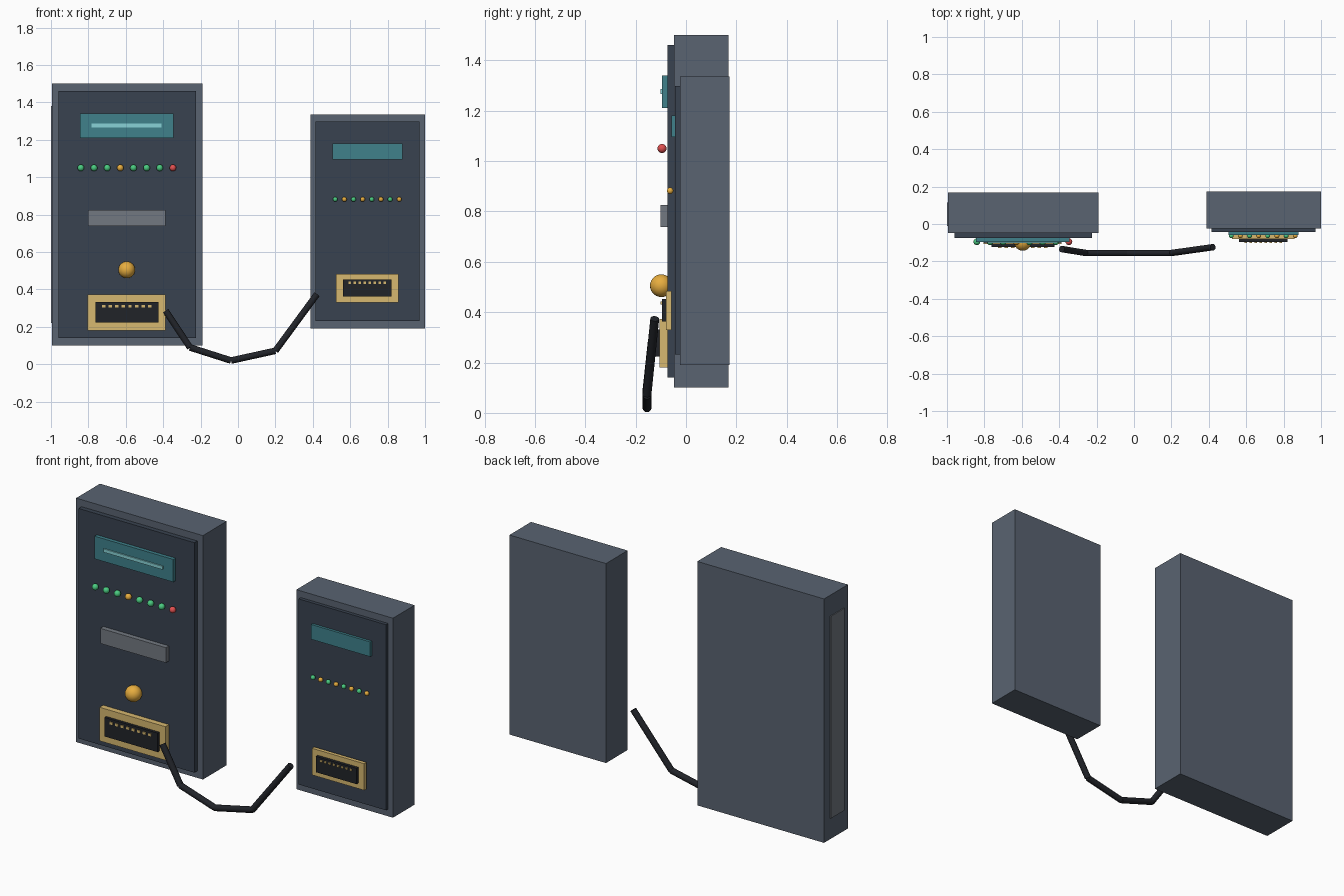
import bpy
from mathutils import Vector

if "Cube" in bpy.data.objects:
    bpy.data.objects.remove(bpy.data.objects["Cube"])


def mat(name, r, g, b):
    m = bpy.data.materials.new(name)
    m.diffuse_color = (r, g, b, 1)
    m.use_nodes = True
    m.node_tree.nodes["Principled BSDF"].inputs["Base Color"].default_value = m.diffuse_color
    return m


CASE = mat("case_slate", 0.10, 0.125, 0.165)
PANEL = mat("panel_navy", 0.04, 0.055, 0.08)
SCREEN = mat("screen_teal", 0.05, 0.22, 0.26)
GLOW = mat("glow_cyan", 0.25, 0.65, 0.68)
GREY = mat("vent_grey", 0.17, 0.19, 0.22)
GOLD = mat("brass", 0.68, 0.48, 0.16)
BLACK = mat("rubber_black", 0.015, 0.017, 0.022)
GREEN = mat("led_green", 0.07, 0.6, 0.22)
AMBER = mat("led_amber", 0.8, 0.42, 0.05)
RED = mat("led_red", 0.75, 0.08, 0.08)


def box(name, x, y, z, m):
    """Box from (min, max) ranges."""
    bpy.ops.mesh.primitive_cube_add(size=1, location=[sum(r) / 2 for r in (x, y, z)])
    o = bpy.context.object
    o.name = name
    o.scale = [r[1] - r[0] for r in (x, y, z)]
    bpy.ops.object.transform_apply(location=False, rotation=False, scale=True)
    o.data.materials.append(m)
    return o


def ball(name, loc, r, m, seg=16):
    bpy.ops.mesh.primitive_uv_sphere_add(segments=seg, ring_count=seg // 2 + 2, radius=r, location=loc)
    o = bpy.context.object
    o.name = name
    o.data.materials.append(m)
    bpy.ops.object.shade_smooth()


def rod(name, a, b, r, m):
    a, b = Vector(a), Vector(b)
    bpy.ops.mesh.primitive_cylinder_add(vertices=14, radius=r, depth=(b - a).length, location=(a + b) / 2)
    o = bpy.context.object
    o.name = name
    o.rotation_euler = (b - a).to_track_quat('Z', 'Y').to_euler()
    o.data.materials.append(m)
    bpy.ops.object.shade_smooth_by_angle()


def spread(a, b, n=8):
    return [a + (b - a) * i / (n - 1) for i in range(n)]


# Large cabinet
box("large_case", (-0.995, -0.19), (-0.047, 0.169), (0.10, 1.50), CASE)
box("large_front_panel", (-0.96, -0.225), (-0.074, -0.045), (0.14, 1.46), PANEL)
box("large_side_vent", (-1.0, -0.985), (-0.01, 0.115), (0.22, 1.38), GREY)
box("large_screen", (-0.845, -0.345), (-0.095, -0.07), (1.21, 1.34), SCREEN)
box("large_screen_line", (-0.783, -0.408), (-0.102, -0.09), (1.267, 1.286), GLOW)
box("large_slot", (-0.803, -0.387), (-0.102, -0.07), (0.738, 0.825), GREY)
ball("large_knob", (-0.595, -0.098, 0.505), 0.045, AMBER, 24)
for x, m in zip(spread(-0.84, -0.348), [GREEN] * 3 + [AMBER] + [GREEN] * 3 + [RED]):
    ball("large_led", (x, -0.095, 1.05), 0.018, m)

# Small cabinet
box("small_case", (0.387, 1.0), (-0.023, 0.173), (0.19, 1.335), CASE)
box("small_front_panel", (0.415, 0.97), (-0.043, -0.02), (0.232, 1.297), PANEL)
box("small_screen", (0.505, 0.88), (-0.058, -0.04), (1.095, 1.18), SCREEN)
for i, x in enumerate(spread(0.52, 0.862)):
    ball("small_led", (x, -0.063, 0.882), 0.013, AMBER if i % 2 else GREEN)


# Sockets: brass frame, black insert, row of pins
def socket(name, frame, insert, pin_x, pin_z, pin_w, pin_h, pin_y):
    box(name + "_frame", *frame, GOLD)
    box(name + "_insert", *insert, BLACK)
    for x in spread(*pin_x):
        box(name + "_pin", (x - pin_w / 2, x + pin_w / 2), pin_y,
            (pin_z - pin_h / 2, pin_z + pin_h / 2), GOLD)


socket("large_socket", ((-0.805, -0.387), (-0.106, -0.072), (0.18, 0.373)),
       ((-0.762, -0.425), (-0.122, -0.10), (0.223, 0.332)),
       (-0.718, -0.472), 0.311, 0.018, 0.014, (-0.127, -0.118))
socket("small_socket", ((0.525, 0.857), (-0.079, -0.058), (0.33, 0.483)),
       ((0.562, 0.82), (-0.096, -0.075), (0.362, 0.453)),
       (0.597, 0.785), 0.436, 0.013, 0.011, (-0.102, -0.09))

# Hanging cable in straight segments
pts = [(-0.386, -0.134, 0.285), (-0.257, -0.155, 0.09), (-0.037, -0.155, 0.02),
       (0.20, -0.155, 0.072), (0.422, -0.124, 0.374)]
for a, b in zip(pts, pts[1:]):
    rod("cable_segment", a, b, 0.0175, BLACK)
